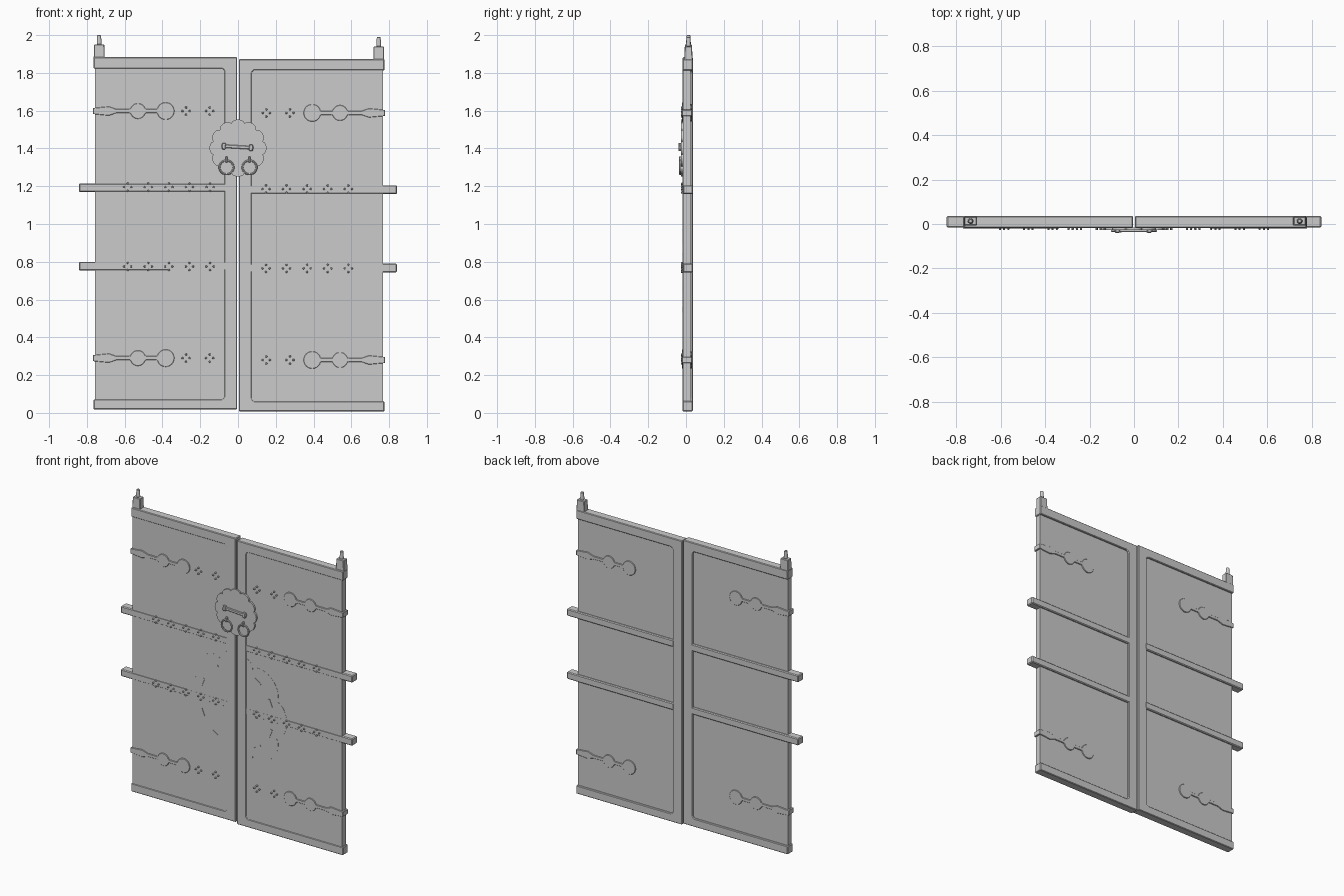
import bpy
import bmesh
from math import sin, cos, pi, sqrt
from mathutils import Matrix, Vector

cube = bpy.data.objects.get("Cube")
if cube:
    bpy.data.objects.remove(cube)

grey = bpy.data.materials.new("plain grey")
grey.use_nodes = True
grey.diffuse_color = (0.6, 0.6, 0.6, 1)
grey.node_tree.nodes["Principled BSDF"].inputs["Base Color"].default_value = (0.6, 0.6, 0.6, 1)


def finish(name, bm, bevel=0):
    bmesh.ops.recalc_face_normals(bm, faces=bm.faces)
    mesh = bpy.data.meshes.new(name)
    bm.to_mesh(mesh)
    bm.free()
    mesh.materials.append(grey)
    obj = bpy.data.objects.new(name, mesh)
    bpy.context.collection.objects.link(obj)
    if bevel:
        mod = obj.modifiers.new("bevel", "BEVEL")
        mod.width = bevel
        mod.segments = 1
        mod.limit_method = "ANGLE"
    return obj


def prism(name, outline, y0, y1, bevel=0):
    """Extrude an x-z outline from y0 to y1."""
    bm = bmesh.new()
    face = bm.faces.new([bm.verts.new((x, y0, z)) for x, z in outline])
    moved = bmesh.ops.extrude_face_region(bm, geom=[face])["geom"]
    bmesh.ops.translate(bm, vec=(0, y1 - y0, 0),
                        verts=[v for v in moved if isinstance(v, bmesh.types.BMVert)])
    return finish(name, bm, bevel)


def box(name, x0, x1, y0, y1, z0, z1, bevel=0):
    return prism(name, [(x0, z0), (x1, z0), (x1, z1), (x0, z1)], y0, y1, bevel)


def scallop(cx, cz, radius, depth, lobes, steps, start=0, stop=2 * pi):
    pts = []
    for i in range(steps):
        a = start + (stop - start) * i / steps
        r = radius - depth + 2 * depth * sqrt(abs(cos(lobes * a / 2))) - depth * 0.5
        pts.append((cx + r * cos(a), cz + r * sin(a)))
    return pts


def strap_outline(side, outer, z):
    """Pointed strap that swells into two round discs."""
    def half(d):
        h = 0.01
        if d < 0.085:
            h = 0.016 + 0.008 * d / 0.085
        elif d < 0.125:
            h = 0.024 - 0.35 * (d - 0.085)
        for centre, r in ((0.238, 0.041), (0.385, 0.046)):
            if abs(d - centre) < r:
                h = max(h, sqrt(r * r - (d - centre) ** 2))
        return h if d < 0.4309 else 0.004
    ds = [0, 0.085, 0.125] + [0.19 + 0.241 * i / 48 for i in range(49)]
    top = [(side * (outer - d), z + half(d)) for d in ds]
    low = [(x, 2 * z - zz) for x, zz in reversed(top)]
    return top + low


def studs(name, centres, y):
    """Diamond groups of four small round nails."""
    bm = bmesh.new()
    for x, z in centres:
        for dx, dz in ((0.019, 0), (-0.019, 0), (0, 0.019), (0, -0.019)):
            m = Matrix.Translation((x + dx, y, z + dz)) @ Matrix.Rotation(pi / 2, 4, "X")
            bmesh.ops.create_cone(bm, cap_ends=True, segments=8, radius1=0.006,
                                  radius2=0.004, depth=0.012, matrix=m)
    return finish(name, bm)


def post(name, x, z):
    """Tapered pivot block with a round pin."""
    bm = bmesh.new()
    for r1, r2, z0, z1, n, ys in ((0.042, 0.038, 1.85, z - 0.05, 4, 0.72),
                                  (0.013, 0.010, z - 0.05, z, 12, 1)):
        m = (Matrix.Translation((x, 0.013, (z0 + z1) / 2)) @ Matrix.Diagonal((1, ys, 1, 1))
             @ Matrix.Rotation(pi / 4 if n == 4 else 0, 4, "Z"))
        bmesh.ops.create_cone(bm, cap_ends=True, segments=n, radius1=r1, radius2=r2,
                              depth=z1 - z0, matrix=m)
    return finish(name, bm, 0.003)


# Two leaves, each with frame, panel, bars, straps, nails and pivot
for label, s, outer, low in (("right", -1, 0.765, 0.018), ("left", 1, 0.775, 0.008)):
    top = low + 1.865
    inner, stile = 0.004, 0.072
    c_shape = [(outer, low), (inner, low), (inner, top), (outer, top),
               (outer, top - 0.06), (stile + 0.012, top - 0.06), (stile, top - 0.072),
               (stile, low + 0.066), (stile + 0.012, low + 0.054), (outer, low + 0.054)]
    prism(label + "_frame", [(s * x, z) for x, z in c_shape], -0.018, 0.036, 0.004)
    box(label + "_panel", s * (stile - 0.02), s * (outer - 0.007), -0.015, 0.025,
        low + 0.03, top - 0.03)

    # Cross bars run past the outer edge
    for z in (low + 1.174, low + 0.759):
        box(label + "_cross_bar", s * (stile - 0.01), s * 0.842, -0.0165, 0.037,
            z - 0.023, z + 0.023, 0.005)

    # Straps wrap both faces of the leaf
    strap_z = (low + 1.58, low + 0.272)
    for z in strap_z:
        prism(label + "_strap", strap_outline(s, outer + 0.003, z), -0.021, 0.031, 0.002)

    # Nail groups
    groups = [(s * x, z) for z in strap_z for x in (0.15, 0.275)]
    groups += [(s * (0.148 + 0.109 * i), z) for z in (low + 1.177, low + 0.757) for i in range(5)]
    studs(label + "_nails", groups, -0.02)

    # Half of the large flower plate, with short raised dashes
    full = scallop(0, low + 0.76, 0.352, 0.028, 8, 96, -pi / 2, pi / 2)
    half = [(x, z) for x, z in full if x > stile]
    half = [(stile, half[0][1])] + half + [(stile, half[-1][1])]
    prism(label + "_flower_plate", [(s * x, z) for x, z in half], -0.0162, 0)
    for k in (-0.95, -0.38, 0.38, 0.95):
        centre = Vector((s * 0.265 * cos(k), low + 0.76 + 0.265 * sin(k)))
        along = Vector((-s * sin(k), cos(k))) * 0.027
        across = Vector((along.y, -along.x)) * 0.25
        pts = [centre + along + across, centre - along + across,
               centre - along - across, centre + along - across]
        prism(label + "_flower_dash", [tuple(p) for p in pts], -0.019, 0)

    post(label + "_pivot_post", s * (outer - 0.03), top + 0.117)

    # Pull ring on its small knob
    bpy.ops.mesh.primitive_torus_add(major_radius=0.037, minor_radius=0.005, major_segments=28,
                                     minor_segments=8, location=(s * 0.061, -0.031, 1.3),
                                     rotation=(pi / 2, 0, 0))
    ring = bpy.context.object
    ring.name = label + "_pull_ring"
    ring.data.materials.append(grey)
    bpy.ops.object.shade_smooth_by_angle()
    box(label + "_ring_knob", s * 0.061 - 0.006, s * 0.061 + 0.006, -0.038, -0.02,
        1.325, 1.358, 0.003)

# Scalloped lock plate over the meeting edge
prism("lock_plate", scallop(0, 1.402, 0.147, 0.008, 12, 120), -0.026, -0.015)

# Sliding bolt with end collars
tilt = Matrix.Translation((-0.003, 0, 1.408)) @ Matrix.Rotation(0.06, 4, "Y")
for name, x0, x1, h, y in (("bolt", -0.085, 0.085, 0.009, -0.036),
                           ("bolt_collar", -0.082, -0.062, 0.017, -0.04),
                           ("bolt_collar", 0.062, 0.082, 0.017, -0.04)):
    box(name, x0, x1, y, -0.02, -h, h, 0.003).matrix_world = tilt
